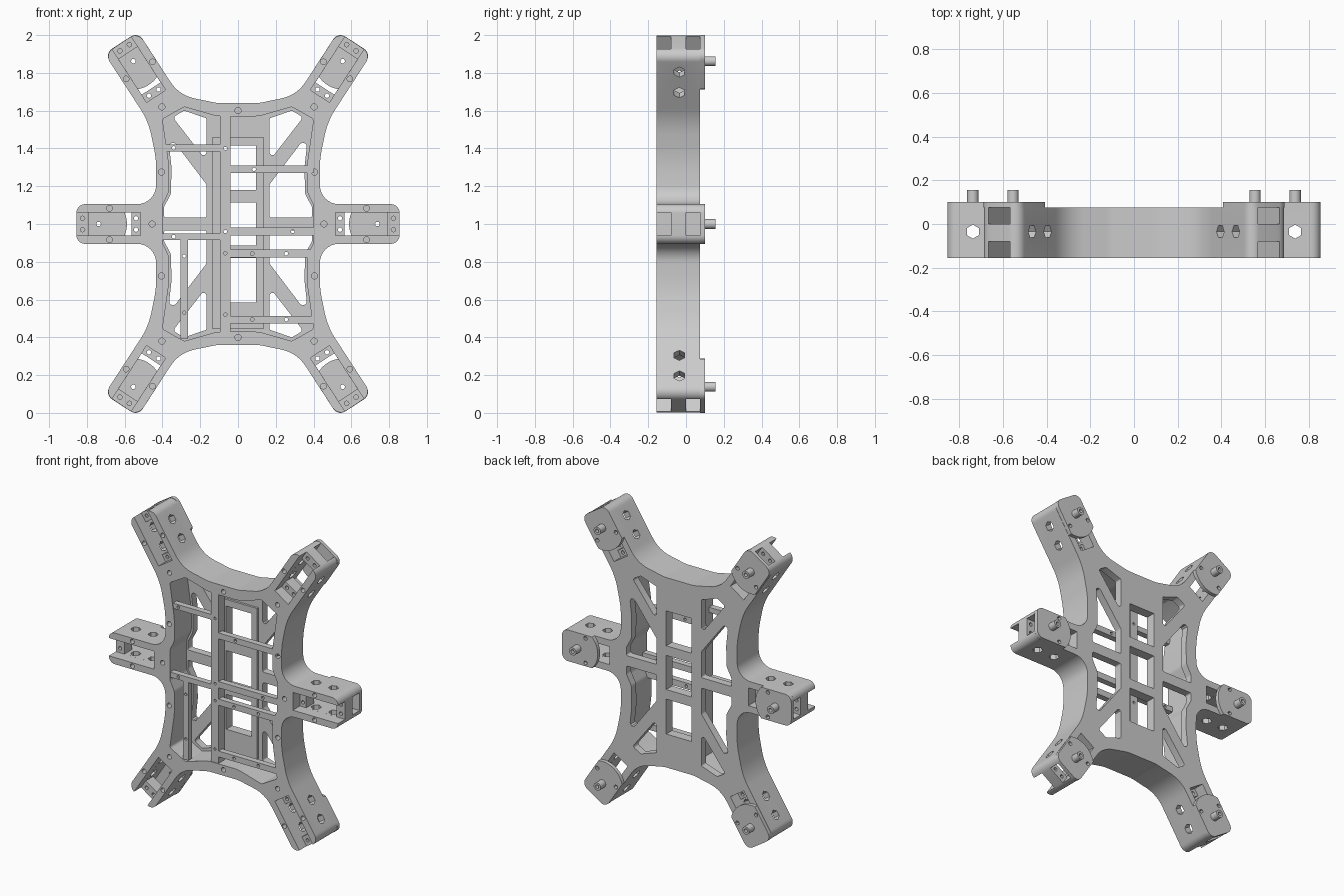
import bpy, bmesh
from math import sin, cos, tan, radians, pi, asin
from mathutils import Vector, Matrix

if "Cube" in bpy.data.objects:
    bpy.data.objects.remove(bpy.data.objects["Cube"])


def circle(x, z, r, n=20):
    return [(x + r * cos(2 * pi * i / n), z + r * sin(2 * pi * i / n)) for i in range(n)]


def rect(x0, x1, z0, z1):
    return [(x0, z0), (x1, z0), (x1, z1), (x0, z1)]


def rounded(pts, steps=8):
    """Closed polygon of (x, z, radius) -> points with rounded corners."""
    out = []
    for i, (x, z, r) in enumerate(pts):
        p = Vector((x, z))
        a = Vector(pts[i - 1][:2]) - p
        b = Vector(pts[(i + 1) % len(pts)][:2]) - p
        half = a.angle(b) / 2
        t = min(r / tan(half), 0.48 * a.length, 0.48 * b.length)
        p0, p1 = p + a.normalized() * t, p + b.normalized() * t
        c = p + (a.normalized() + b.normalized()).normalized() * (t / cos(half))
        d0, d1 = p0 - c, p1 - c
        ang = d0.angle_signed(d1)
        for k in range(steps + 1):
            f = -ang * k / steps
            out.append((c.x + d0.x * cos(f) - d0.y * sin(f), c.y + d0.x * sin(f) + d0.y * cos(f)))
    return out


def mirror4(q):
    """Quarter path (top centre to right middle) -> full closed loop about x=0, z=1."""
    right = q + [(x, 2 - z, r) for x, z, r in reversed(q)]
    return right + [(-x, z, r) for x, z, r in reversed(right)]


def plate(name, loops, y0, y1):
    """Extrude x-z loops (nested loops become holes) from y0 to y1."""
    cu = bpy.data.curves.new(name, 'CURVE')
    cu.dimensions, cu.fill_mode, cu.extrude = '2D', 'BOTH', (y1 - y0) / 2
    for loop in loops:
        s = cu.splines.new('POLY')
        s.points.add(len(loop) - 1)
        for p, (x, z) in zip(s.points, loop):
            p.co = (x, z, 0, 1)
        s.use_cyclic_u = True
    tmp = bpy.data.objects.new(name + "_curve", cu)
    bpy.context.collection.objects.link(tmp)
    me = bpy.data.meshes.new_from_object(tmp.evaluated_get(bpy.context.evaluated_depsgraph_get()))
    bpy.data.objects.remove(tmp)
    me.transform(Matrix.Translation((0, (y0 + y1) / 2, 0)) @ Matrix.Rotation(pi / 2, 4, 'X'))
    bm = bmesh.new()
    bm.from_mesh(me)
    bmesh.ops.remove_doubles(bm, verts=bm.verts, dist=1e-5)
    bmesh.ops.recalc_face_normals(bm, faces=bm.faces)
    bm.to_mesh(me)
    bm.free()
    me.materials.clear()
    ob = bpy.data.objects.new(name, me)
    bpy.context.collection.objects.link(ob)
    return ob


def cut(ob, cutter):
    m = ob.modifiers.new("cut", 'BOOLEAN')
    m.operation, m.object, m.solver = 'DIFFERENCE', cutter, 'EXACT'
    me = bpy.data.meshes.new_from_object(ob.evaluated_get(bpy.context.evaluated_depsgraph_get()))
    ob.modifiers.clear()
    ob.data = me
    bpy.data.objects.remove(cutter)


# six leg mounts: pivot position, angle, mirror sign
ARMS = [(px, pz, radians(a), sx) for sx in (1, -1)
        for px, pz, a in ((0.554, 1.862, 57), (0.738, 1.0, 0), (0.554, 0.138, -57))]


def on_arm(arm, pts):
    """Local (along, across) points -> x-z points."""
    px, pz, a, sx = arm
    return [(sx * (px + t * cos(a) - s * sin(a)), pz + t * sin(a) + s * cos(a)) for t, s in pts]


# main frame ring with the six arms
outer = mirror4([(.11, 1.64, .2), (.312, 1.682, .2), (.53, 2.017, .05), (.706, 1.90, .05),
                 (.475, 1.545, .4), (.432, 1.34, .6), (.435, 1.105, .1), (.855, 1.105, .045)])
inner = rounded(mirror4([(.11, 1.57, .2), (.285, 1.62, .02), (.40, 1.555, .02),
                         (.366, 1.32, .5), (.366, 1.17, .06), (.40, 1.10, .05)]), 5)
frame = plate("body_frame", [rounded(outer), inner], -0.155, 0.075)

# open servo channels at front and back of every arm
slot = [on_arm(a, rect(-.221, .2, -.06, .06)) for a in ARMS]
cut(frame, plate("front_slot_cutter", slot, -0.2, -0.08))
cut(frame, plate("back_slot_cutter", slot, 0.0, 0.1))
# servo window and mounting holes in the web between the channels
web = []
for a in ARMS:
    web.append(on_arm(a, rect(-.173, .052, -.0598, .0598)))
    for t in (-.198, .085):
        for s in (-.03, .03):
            web.append(circle(*on_arm(a, [(t, s)])[0], .012, 12))
cut(frame, plate("web_cutter", web, -0.1, 0.02))
# screw holes on the front face
screws = [circle(0, z, .016) for z in (.4, 1.6)]
screws += [circle(sx * x, z, .016) for sx in (1, -1)
           for x, z in ((.403, 1.62), (.403, .38), (.405, 1.275), (.405, .725), (.455, 1.0))]
screws += [circle(*on_arm(a, [(-.058, s)])[0], .015) for a in ARMS for s in (-.083, .083)]
cut(frame, plate("screw_cutter", screws, -0.2, -0.12))
# hexagonal holes through the arm side walls
bm = bmesh.new()
for a in ARMS:
    for t in (0, -.13):
        (x0, z0), (x1, z1) = on_arm(a, [(t, -.13), (t, .13)])
        axis = Vector((x1 - x0, 0, z1 - z0))
        mat = Matrix.Translation(((x0 + x1) / 2, -.035, (z0 + z1) / 2)) @ \
            axis.to_track_quat('Z', 'Y').to_matrix().to_4x4()
        bmesh.ops.create_cone(bm, cap_ends=True, segments=6, radius1=.032, radius2=.032,
                              depth=axis.length, matrix=mat)
me = bpy.data.meshes.new("hex_cutter")
bm.to_mesh(me)
bm.free()
hexes = bpy.data.objects.new("hex_cutter", me)
bpy.context.collection.objects.link(hexes)
cut(frame, hexes)

# truss back plate: spine windows, corner triangles, side openings
windows = [rect(-.095, .095, z0, z1) for z0, z1 in ((.585, .82), (.885, 1.115), (1.18, 1.415))]
tri = [(.167, 1.56, .01), (.285, 1.60, .015), (.345, 1.565, .015), (.167, 1.335, .015)]
side = [(.167, 1.21, .02), (.372, 1.48, .02), (.352, 1.30, .2), (.355, 1.16, .05),
        (.392, 1.09, .02), (.392, 1.035, .01), (.167, 1.035, .01)]
holes = list(windows)
for shape in (tri, side):
    for sx in (1, -1):
        for flip in (False, True):
            holes.append(rounded([(sx * x, 2 - z if flip else z, r) for x, z, r in shape], 4))
plate("back_plate", [inner] + holes, 0.025, 0.075)
plate("spine_tray", [rect(-.135, .135, .445, 1.46)] + windows, 0.01, 0.025)

# front cross bars: x0, x1, z0, z1, screw hole positions along x
for i, (x0, x1, z0, z1, hx) in enumerate((
        (-.385, -.095, 1.385, 1.42, (-.34,)), (-.04, .40, 1.27, 1.31, (.085, .39)),
        (-.40, -.095, .915, .95, (-.34,)), (-.04, .405, .94, .982, (.29,)),
        (-.04, .40, .822, .864, (.075, .255)), (-.04, .40, .474, .514, (.075, .255)))):
    plate(f"cross_bar_{i + 1}", [rect(x0, x1, z0, z1)] +
          [circle(x, (z0 + z1) / 2, .01, 12) for x in hx if x0 < x - .01 and x + .01 < x1],
          -0.15, -0.11)
plate("long_rail", [rect(-.095, -.04, .43, 1.572)] +
      [circle(-.067, z, .009, 12) for z in (1.4, .96, .845, .52)], -0.15, -0.08)
plate("short_rail", [rect(-.305, -.265, .39, .915)] +
      [circle(-.285, z, .009, 12) for z in (.83, .53)], -0.15, -0.11)

# pivot pads and hollow pegs on the back of each arm
edge = asin(.105 / .15)
arc = [(-.15 * cos(f), .15 * sin(f)) for f in (edge - 2 * edge * k / 12 for k in range(13))]
end = [(.117 - .045 + .045 * cos(f), s * .06 + .045 * sin(f))
       for s, f0 in ((-1, -pi / 2), (1, 0)) for f in (f0 + pi / 2 * k / 6 for k in range(7))]
for i, a in enumerate(ARMS):
    hole = on_arm(a, circle(0, 0, .012, 16))
    bolts = [on_arm(a, circle(t, s, .013, 12)) for t, s in ((-.058, .083), (-.058, -.083))]
    plate(f"pivot_pad_{i + 1}", [on_arm(a, arc + end), hole] + bolts, 0.075, 0.1)
    plate(f"pivot_peg_{i + 1}", [on_arm(a, circle(0, 0, .026, 24)), hole], 0.1, 0.155)

# smooth the curved walls, keep edges sharp
for ob in bpy.context.scene.objects:
    ob.select_set(True)
bpy.context.view_layer.objects.active = frame
bpy.ops.object.shade_smooth_by_angle(angle=radians(30))
